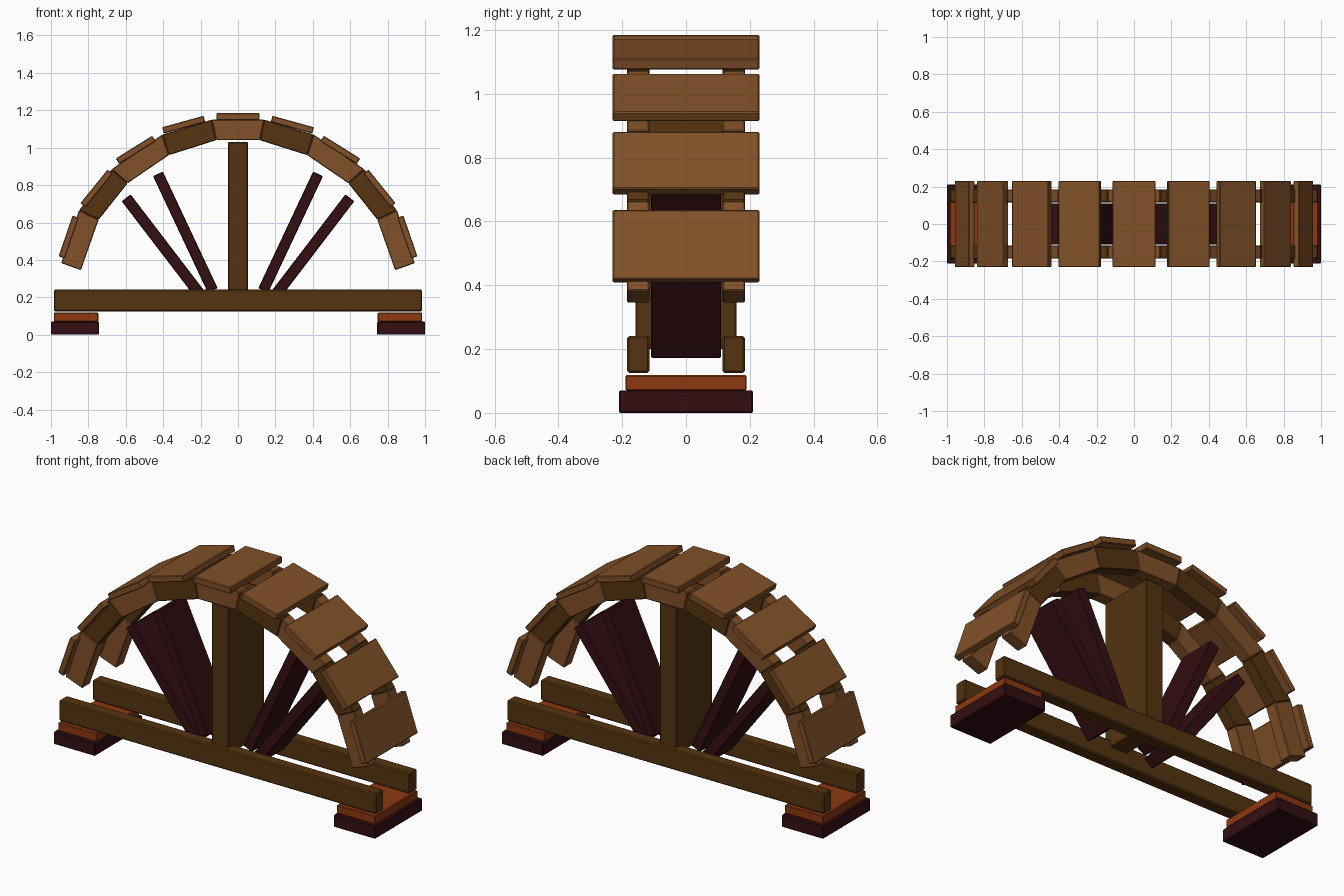
import bpy, bmesh
from math import radians, cos, sin
from mathutils import Vector

if "Cube" in bpy.data.objects:
    bpy.data.objects.remove(bpy.data.objects["Cube"], do_unlink=True)


def material(name, rgb):
    m = bpy.data.materials.new(name)
    m.use_nodes = True
    m.diffuse_color = (*rgb, 1)
    m.node_tree.nodes["Principled BSDF"].inputs["Base Color"].default_value = (*rgb, 1)
    return m


light_wood = material("light wood", (0.22, 0.082, 0.021))
dark_wood = material("dark wood", (0.09, 0.034, 0.005))
maroon_wood = material("maroon wood", (0.034, 0.0045, 0.006))
rust_wood = material("rust wood", (0.27, 0.04, 0.005))


def prism(name, outline, y0, y1, mat, bevel=0.004):
    """Extrude an outline in the xz plane from y0 to y1."""
    bm = bmesh.new()
    face = bm.faces.new([bm.verts.new((x, y0, z)) for x, z in outline])
    ext = bmesh.ops.extrude_face_region(bm, geom=[face])
    moved = [v for v in ext["geom"] if isinstance(v, bmesh.types.BMVert)]
    bmesh.ops.translate(bm, vec=(0, y1 - y0, 0), verts=moved)
    bmesh.ops.recalc_face_normals(bm, faces=bm.faces)
    mesh = bpy.data.meshes.new(name)
    bm.to_mesh(mesh)
    bm.free()
    mesh.materials.append(mat)
    ob = bpy.data.objects.new(name, mesh)
    bpy.context.collection.objects.link(ob)
    if bevel:
        mod = ob.modifiers.new("worn edges", "BEVEL")
        mod.width = bevel
        mod.segments = 1
    return ob


def box(name, x0, x1, y, z0, z1, mat):
    return prism(name, [(x0, z0), (x1, z0), (x1, z1), (x0, z1)], -y, y, mat)


def bar(a, b, width):
    """Rectangle outline around the line from a to b."""
    a, b = Vector(a), Vector(b)
    d = (b - a).normalized()
    n = Vector((-d.y, d.x)) * width / 2
    return [a + n, b + n, b - n, a - n]


def flip(outline, s):
    return [(x * s, z) for x, z in outline]


SIDES = ((1, "left"), (-1, "right"))
RIB_Y = ((-0.185, -0.115, "front"), (0.115, 0.185, "back"))

# Arch ribs: mitred segments between joints (outer point, inner point)
joints = [((0.14, 1.15), (0.117, 1.04)),
          ((0.405, 1.07), (0.37, 0.96)),
          ((0.675, 0.885), (0.59, 0.81)),
          ((0.85, 0.665), (0.745, 0.615)),
          ((0.945, 0.383), (0.84, 0.345))]

for y0, y1, depth in RIB_Y:
    (o, i) = joints[0]
    prism(f"{depth}_rib_crown", [o, i, (-i[0], i[1]), (-o[0], o[1])],
          y0, y1, light_wood)
    for s, side in SIDES:
        for k in range(len(joints) - 1):
            (o1, i1), (o2, i2) = joints[k], joints[k + 1]
            prism(f"{depth}_{side}_rib_{k + 1}", flip([o1, o2, i2, i1], s),
                  y0, y1, light_wood if k % 2 else dark_wood)
    # Long base beam under each rib
    prism(f"{depth}_base_beam", bar((-0.985, 0.183), (0.985, 0.183), 0.115),
          y0, y1, dark_wood, 0.006)

# Planks laid over the ribs: centre of the top face and slope
box("crown_plank", -0.115, 0.115, 0.23, 1.148, 1.185, light_wood)
planks = [(0.295, 1.14, 15.5), (0.556, 1.003, 32), (0.77, 0.793, 51), (0.922, 0.528, 71)]
for s, side in SIDES:
    for k, (x, z, slope) in enumerate(planks):
        t = radians(slope)
        centre = Vector((x, z)) - Vector((sin(t), cos(t))) * 0.0175
        half = Vector((cos(t), -sin(t))) * 0.115
        prism(f"{side}_plank_{k + 1}", flip(bar(centre - half, centre + half, 0.035), s),
              -0.23, 0.23, light_wood)

# Central post
box("centre_post", -0.053, 0.053, 0.158, 0.2, 1.03, dark_wood)

# Fanned braces and stacked feet at each side
for s, side in SIDES:
    prism(f"{side}_inner_brace", flip(bar((0.135, 0.237), (0.428, 0.86), 0.058), s),
          -0.11, 0.11, maroon_wood)
    prism(f"{side}_outer_brace", flip(bar((0.182, 0.188), (0.598, 0.732), 0.06), s),
          -0.11, 0.11, maroon_wood)
    box(f"{side}_foot", *sorted((0.742 * s, s)), 0.21, 0, 0.07, maroon_wood)
    box(f"{side}_foot_pad", *sorted((0.747 * s, 0.985 * s)), 0.19, 0.07, 0.118, rust_wood)
